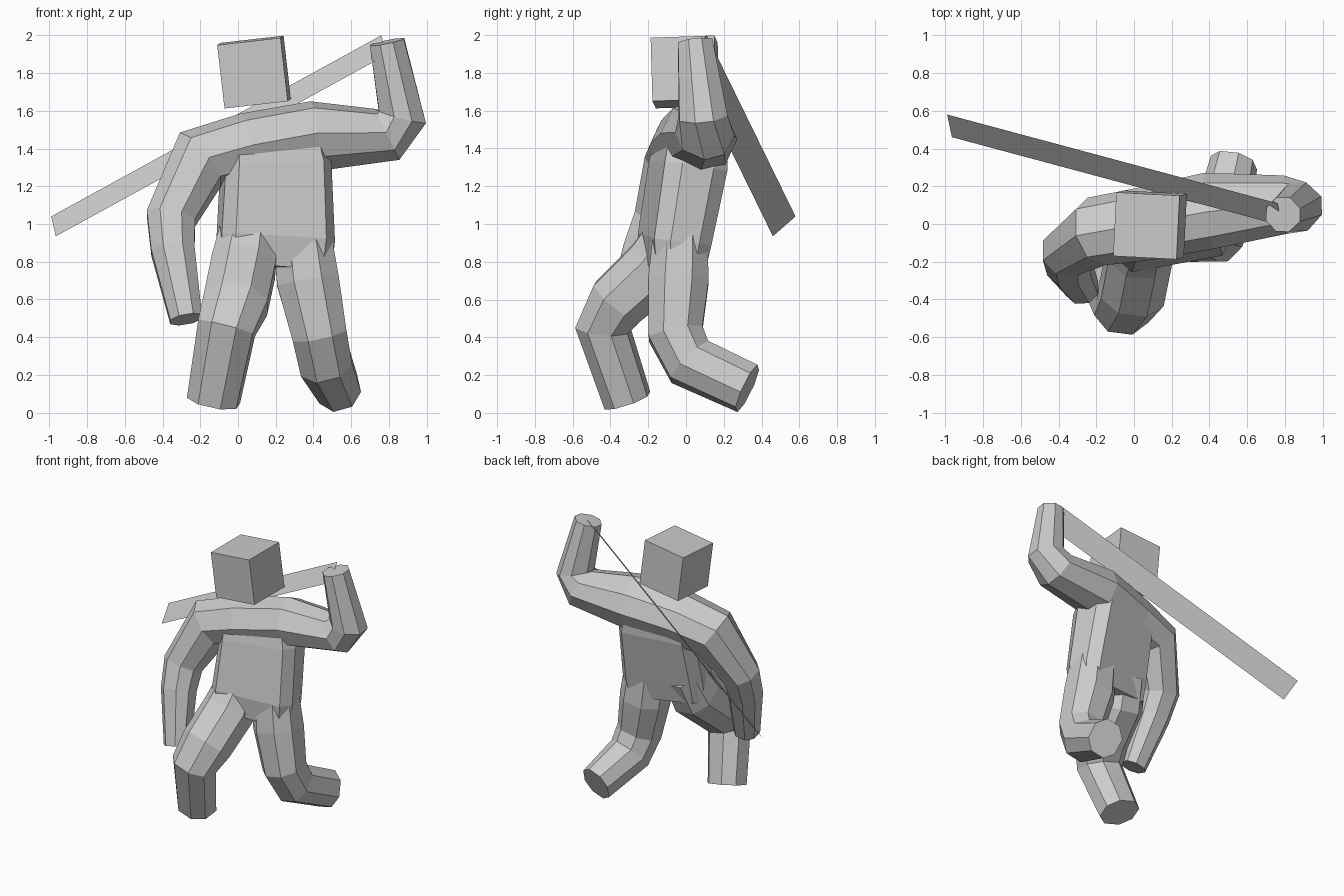
import bpy, bmesh
from math import radians
from mathutils import Vector

if "Cube" in bpy.data.objects:
    bpy.data.objects.remove(bpy.data.objects["Cube"])


def loft(name, rings, u=(1, 0, 0), kx=0.45, ky=0.45):
    """Eight-sided tube; rings are (x, y, z, half width, half depth)."""
    section = [(1, -ky), (1, ky), (kx, 1), (-kx, 1),
               (-1, ky), (-1, -ky), (-kx, -1), (kx, -1)]
    pts = [Vector(r[:3]) for r in rings]
    u = Vector(u)
    bm = bmesh.new()
    loops = []
    for i, (p, r) in enumerate(zip(pts, rings)):
        t = Vector()
        if i > 0:
            t += (p - pts[i - 1]).normalized()
        if i < len(pts) - 1:
            t += (pts[i + 1] - p).normalized()
        t.normalize()
        u = (u - t * u.dot(t)).normalized()
        v = t.cross(u)
        loops.append([bm.verts.new(p + u * a * r[3] + v * b * r[4])
                      for a, b in section])
    for lo, hi in zip(loops, loops[1:]):
        for j in range(8):
            k = (j + 1) % 8
            bm.faces.new((lo[j], lo[k], hi[k], hi[j]))
    bm.faces.new(loops[0])
    bm.faces.new(loops[-1])
    bmesh.ops.recalc_face_normals(bm, faces=bm.faces)
    mesh = bpy.data.meshes.new(name)
    bm.to_mesh(mesh)
    bm.free()
    ob = bpy.data.objects.new(name, mesh)
    bpy.context.collection.objects.link(ob)
    return ob


# Torso, a turned box with narrow chamfers
body = loft("body", [
    (0.19, -0.07, 0.77, 0.30, 0.13),
    (0.20, -0.06, 0.92, 0.305, 0.155),
    (0.20, 0.01, 1.30, 0.285, 0.17),
    (0.18, 0.03, 1.47, 0.26, 0.155)],
    u=(0.98, 0.18, 0), kx=0.8, ky=0.5)

# Both arms and the shoulders as one bent tube
arms = loft("arms", [
    (-0.275, -0.34, 0.495, 0.085, 0.085),
    (-0.345, -0.22, 0.86, 0.115, 0.115),
    (-0.355, -0.15, 1.03, 0.13, 0.125),
    (-0.20, -0.04, 1.34, 0.165, 0.17),
    (0.05, 0.00, 1.405, 0.165, 0.18),
    (0.40, 0.07, 1.465, 0.165, 0.19),
    (0.79, 0.10, 1.475, 0.135, 0.145),
    (0.87, 0.09, 1.57, 0.125, 0.125),
    (0.79, 0.05, 1.965, 0.088, 0.09)])

# Trailing leg, bent backwards at the knee
back_leg = loft("back_leg", [
    (0.335, -0.03, 0.98, 0.15, 0.14),
    (0.37, -0.04, 0.70, 0.165, 0.16),
    (0.43, -0.055, 0.42, 0.145, 0.145),
    (0.46, 0.02, 0.27, 0.14, 0.14),
    (0.53, 0.325, 0.13, 0.115, 0.128)])

# Leading leg, thigh raised forwards
front_leg = loft("front_leg", [
    (0.06, -0.05, 0.97, 0.15, 0.14),
    (0.03, -0.15, 0.78, 0.17, 0.17),
    (-0.01, -0.36, 0.59, 0.17, 0.155),
    (-0.06, -0.44, 0.45, 0.15, 0.14),
    (-0.13, -0.31, 0.065, 0.135, 0.12)])

# Merge limbs and torso into one skin
bpy.context.view_layer.objects.active = body
for part in (arms, back_leg, front_leg):
    mod = body.modifiers.new("join", 'BOOLEAN')
    mod.operation = 'UNION'
    mod.solver = 'EXACT'
    mod.object = part
    bpy.ops.object.modifier_apply(modifier=mod.name)
    bpy.data.objects.remove(part)

# Floating cube head
bpy.ops.mesh.primitive_cube_add(
    size=0.338, location=(0.085, -0.005, 1.805),
    rotation=(radians(2), radians(-6.5), radians(-3)))
bpy.context.object.name = "head"

# Paper-thin blade held in the raised hand
a, b, c = Vector((-0.99, 0.58, 1.04)), Vector((-0.965, 0.46, 0.935)), Vector((0.76, 0.11, 2.0))
mesh = bpy.data.meshes.new("blade")
mesh.from_pydata([a, b, c + b - a, c], [], [(0, 1, 2, 3)])
blade = bpy.data.objects.new("blade", mesh)
bpy.context.collection.objects.link(blade)
